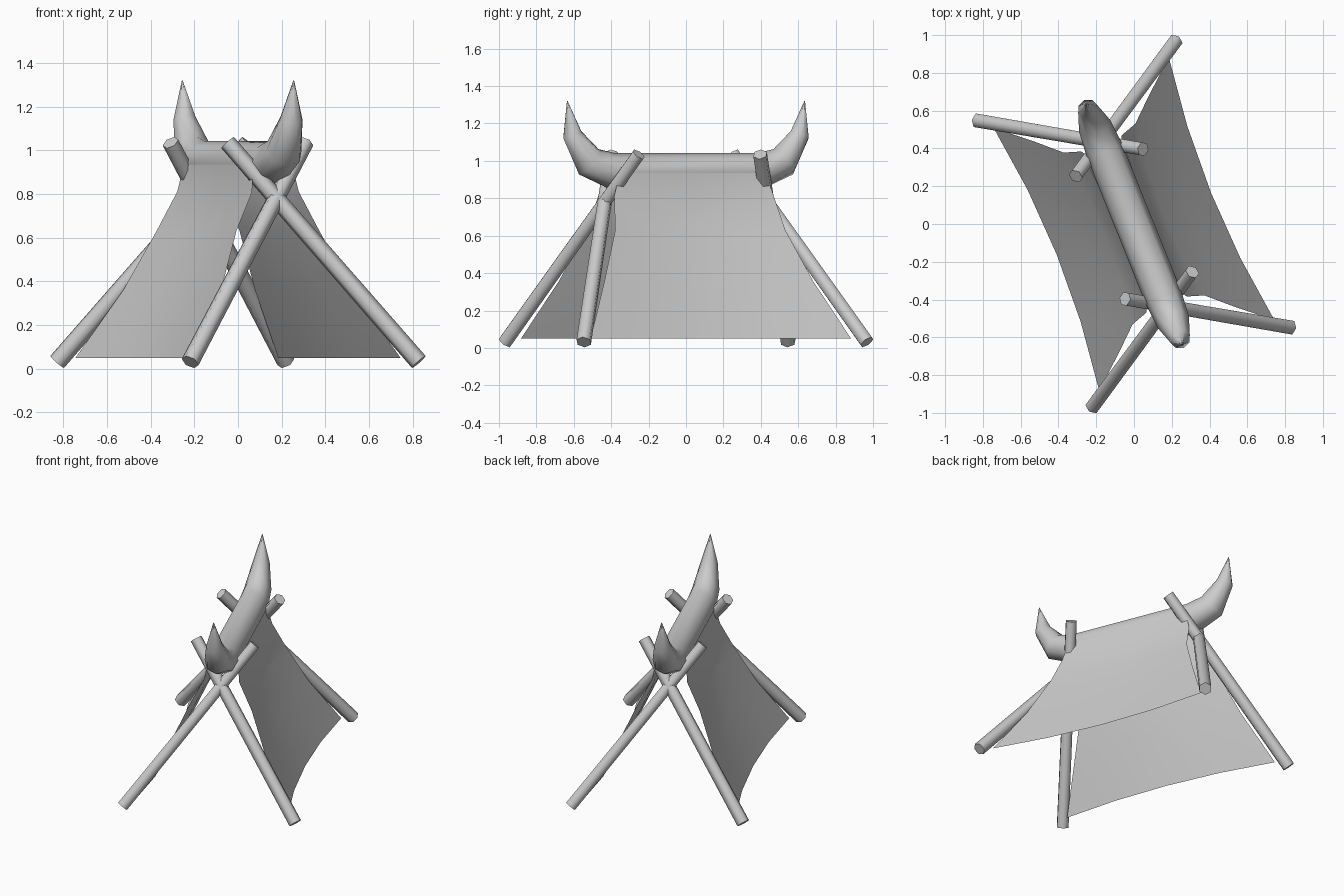
import bpy, bmesh, math
from mathutils import Vector, Matrix

if "Cube" in bpy.data.objects:
    bpy.data.objects.remove(bpy.data.objects["Cube"])

# local frame: x along the ridge, y across; whole tent is turned about z
TURN = Matrix.Rotation(math.radians(-68.1), 4, 'Z')


def finish(name, bm, angle):
    bmesh.ops.recalc_face_normals(bm, faces=bm.faces)
    bm.transform(TURN)
    me = bpy.data.meshes.new(name)
    bm.to_mesh(me)
    bm.free()
    ob = bpy.data.objects.new(name, me)
    bpy.context.collection.objects.link(ob)
    bpy.ops.object.select_all(action='DESELECT')
    ob.select_set(True)
    bpy.context.view_layer.objects.active = ob
    bpy.ops.object.shade_smooth_by_angle(angle=math.radians(angle))
    return ob


def pole(name, a, b, r, sides):
    a, b = Vector(a), Vector(b)
    d = b - a
    m = Matrix.Translation((a + b) / 2) @ d.to_track_quat('Z', 'Y').to_matrix().to_4x4()
    bm = bmesh.new()
    bmesh.ops.create_cone(bm, cap_ends=True, segments=sides, radius1=r,
                          radius2=r * 0.93, depth=d.length, matrix=m)
    finish(name, bm, 65)


# crossed poles at both ends
for sx, end in ((1, "front"), (-1, "back")):
    for sy, side in ((1, "right"), (-1, "left")):
        pole(f"{end}_{side}_pole", (sx * 0.816, sy * 0.564, 0.031),
             (sx * 0.35, -sy * 0.192, 1.035), 0.042, 6)

# ridge beam with upturned horn ends: (along, height, radius)
half = [(0.42, 0.943, 0.1), (0.56, 0.995, 0.088), (0.655, 1.14, 0.055), (0.684, 1.32, 0.002)]
path = [(-x, z, r) for x, z, r in reversed(half)] + half
bm = bmesh.new()
rings = []
for i, (x, z, r) in enumerate(path):
    p, n = path[max(i - 1, 0)], path[min(i + 1, len(path) - 1)]
    tan = Vector((n[0] - p[0], 0, n[1] - p[1])).normalized()
    up = Vector((-tan.z, 0, tan.x))
    rings.append([bm.verts.new(Vector((x, 0, z)) + up * r * math.cos(k * math.tau / 8)
                               + Vector((0, r * math.sin(k * math.tau / 8), 0)))
                  for k in range(8)])
for a, b in zip(rings, rings[1:]):
    for k in range(8):
        j = (k + 1) % 8
        bm.faces.new((a[k], a[j], b[j], b[k]))
bm.faces.new(rings[0])
bm.faces.new(rings[-1])
finish("horned_ridge", bm, 60)

# cloth sides: rows of (half length, edge offset, middle offset, height)
rows = [(0.75, 0.50, 0.44, 0.05), (0.60, 0.325, 0.29, 0.36), (0.49, 0.205, 0.165, 0.63),
        (0.46, 0.115, 0.105, 0.81), (0.42, 0.096, 0.096, 0.94)]
for sy, side in ((1, "right"), (-1, "left")):
    bm = bmesh.new()
    grid = [[bm.verts.new((f * s, sy * (m + (e - m) * f * f), z)) for f in (-1, -0.5, 0, 0.5, 1)]
            for s, e, m, z in rows]
    for a, b in zip(grid, grid[1:]):
        for k in range(4):
            bm.faces.new((a[k], a[k + 1], b[k + 1], b[k]))
    finish(f"{side}_cloth", bm, 60)
